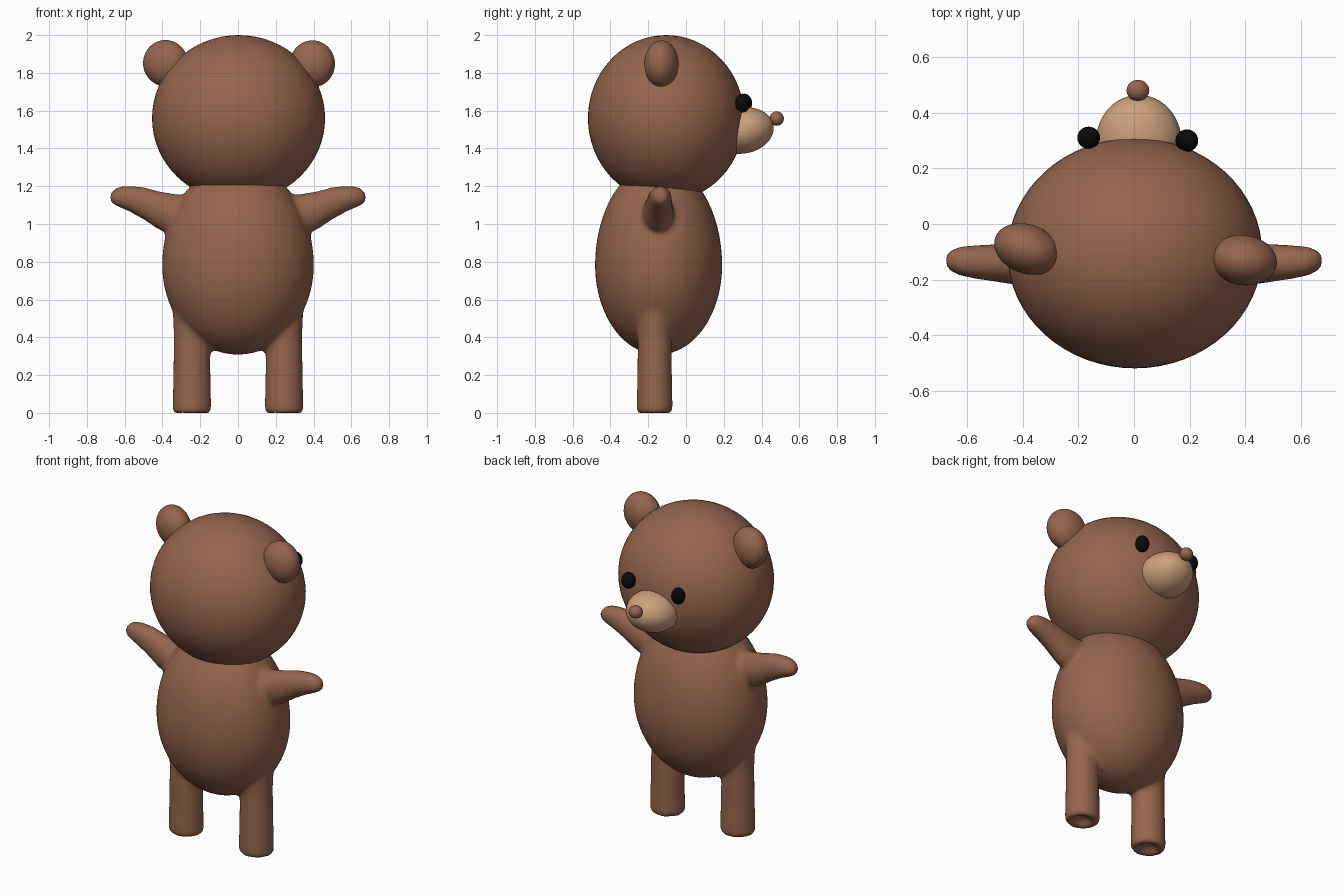
import bpy, bmesh, math
from mathutils import Matrix, Vector

cube = bpy.data.objects.get("Cube")
if cube:
    bpy.data.objects.remove(cube, do_unlink=True)


def material(name, colour):
    m = bpy.data.materials.new(name)
    m.use_nodes = True
    m.diffuse_color = (*colour, 1)
    bsdf = m.node_tree.nodes["Principled BSDF"]
    bsdf.inputs["Base Color"].default_value = (*colour, 1)
    bsdf.inputs["Roughness"].default_value = 0.8
    return m


BROWN = material("brown fur", (0.30, 0.13, 0.075))
TAN = material("tan muzzle", (0.60, 0.35, 0.20))
BLACK = material("eye black", (0.003, 0.003, 0.003))


def finish(bm, name, mat):
    bmesh.ops.recalc_face_normals(bm, faces=bm.faces)
    for f in bm.faces:
        f.smooth = True
    me = bpy.data.meshes.new(name)
    bm.to_mesh(me)
    bm.free()
    me.materials.append(mat)
    ob = bpy.data.objects.new(name, me)
    bpy.context.collection.objects.link(ob)
    return ob


def ellipsoid(name, centre, radii, mat, tilt=0, turn=0, segments=48):
    bm = bmesh.new()
    bmesh.ops.create_uvsphere(bm, u_segments=segments, v_segments=segments // 2, radius=1)
    place = (Matrix.Translation(centre) @ Matrix.Rotation(math.radians(turn), 4, "Z")
             @ Matrix.Rotation(math.radians(tilt), 4, "X") @ Matrix.Diagonal((*radii, 1)))
    bm.transform(place)
    return finish(bm, name, mat)


def loft(bm, rings, u, v, sides=32):
    """Closed tube through rings of (centre, radius along u, radius along v)."""
    loops = []
    for centre, a, b in rings:
        loops.append([bm.verts.new(Vector(centre) + u * a * math.cos(t) + v * b * math.sin(t))
                      for t in (math.tau * i / sides for i in range(sides))])
    for lo, hi in zip(loops, loops[1:]):
        for i in range(sides):
            j = (i + 1) % sides
            bm.faces.new((lo[i], lo[j], hi[j], hi[i]))
    bm.faces.new(loops[0])
    bm.faces.new(loops[-1])


# Torso: egg that is taller above its widest line
X, Y, Z = (Vector(row) for row in Matrix.Identity(3))
bm = bmesh.new()
bmesh.ops.create_uvsphere(bm, u_segments=48, v_segments=32, radius=1)
for vert in bm.verts:
    x, y, z = vert.co
    vert.co = (0.402 * x, 0.337 * y - 0.145, 0.78 + z * (0.54 if z > 0 else 0.472))

# Limbs: legs with a dimpled sole, arms tapering to a blunt paw
leg = [(0.03, 0.02), (0.025, 0.045), (0.0, 0.06), (0.0, 0.095), (0.01, 0.103),
       (0.2, 0.099), (0.4, 0.096), (0.5, 0.1), (0.62, 0.11)]
arm = [(0.2, 1.02, 0.13, 0.09), (0.32, 1.045, 0.112, 0.085), (0.42, 1.072, 0.102, 0.076),
       (0.5, 1.11, 0.086, 0.068), (0.57, 1.133, 0.07, 0.061), (0.62, 1.143, 0.058, 0.054),
       (0.655, 1.143, 0.043, 0.042), (0.676, 1.14, 0.022, 0.022)]
for side in (-1, 1):
    loft(bm, [((side * 0.244, -0.166, z), r, r * 0.93) for z, r in leg], X, Y)
    loft(bm, [((side * x, -0.155 + 0.05 * (x - 0.2), z), ry, rz)
              for x, z, rz, ry in arm], Y, Z)
body = finish(bm, "body_arms_and_legs", BROWN)

# Fuse torso and limbs with soft joints
fuse = body.modifiers.new("fuse", "REMESH")
fuse.mode = "VOXEL"
fuse.voxel_size = 0.014
fuse.use_smooth_shade = True
soften = body.modifiers.new("soften", "SMOOTH")
soften.factor = 0.5
soften.iterations = 8

# Head and ears
ellipsoid("head", (0.003, -0.105, 1.56), (0.458, 0.414, 0.44), BROWN, segments=64)
ellipsoid("right_ear", (-0.384, -0.09, 1.852), (0.122, 0.088, 0.122), BROWN, turn=-20)
ellipsoid("left_ear", (0.394, -0.13, 1.848), (0.12, 0.09, 0.124), BROWN, turn=-8)

# Face
ellipsoid("muzzle", (0.017, 0.3, 1.495), (0.153, 0.165, 0.122), TAN, tilt=10)
ellipsoid("nose", (0.014, 0.48, 1.558), (0.041, 0.038, 0.038), BROWN, segments=32)
ellipsoid("right_eye", (-0.163, 0.31, 1.64), (0.041, 0.04, 0.05), BLACK, segments=24)
ellipsoid("left_eye", (0.19, 0.3, 1.64), (0.041, 0.04, 0.05), BLACK, segments=24)
